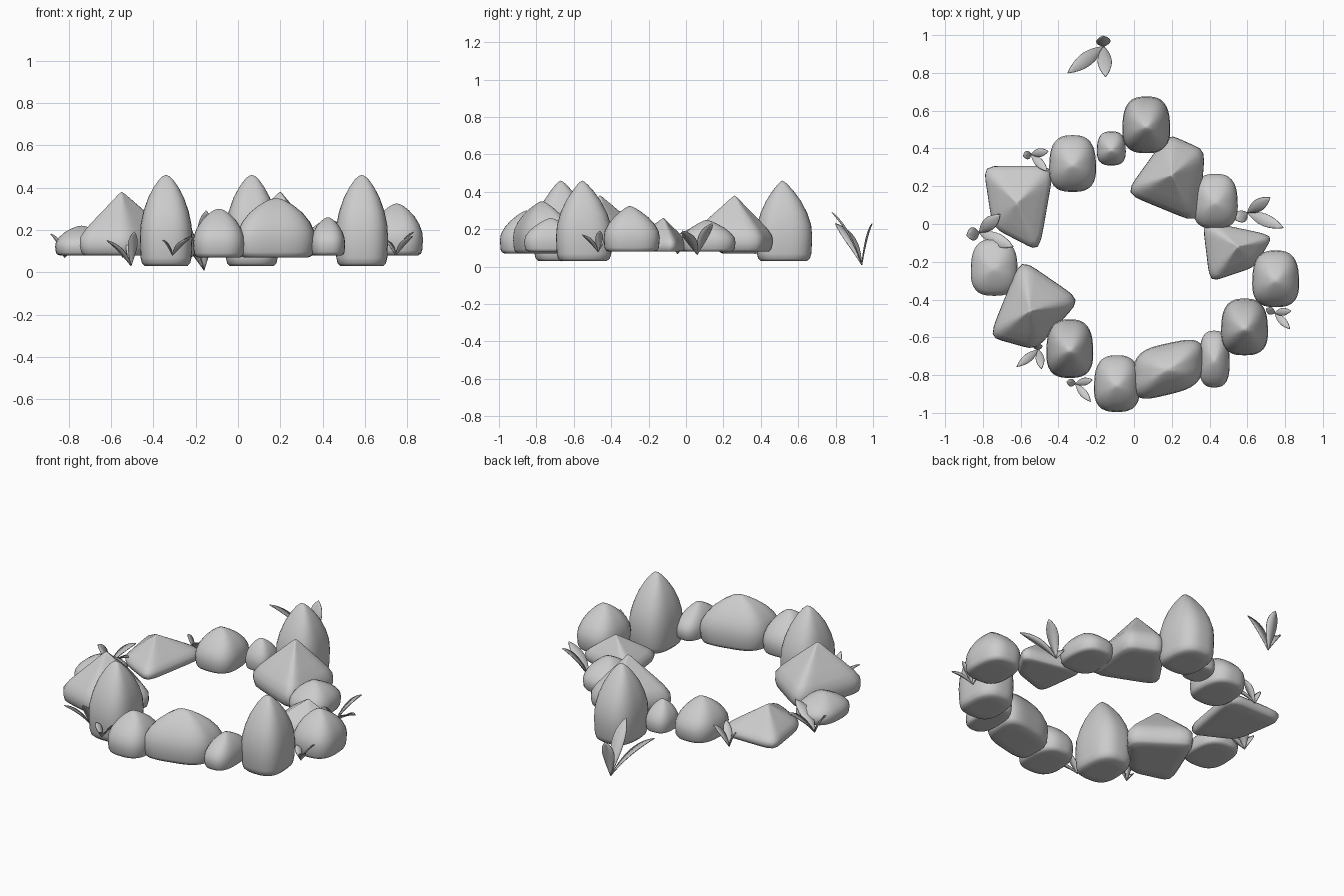
import bpy
import bmesh
from math import cos, sin, pi
from mathutils import Vector

cube = bpy.data.objects.get("Cube")
if cube:
    bpy.data.objects.remove(cube, do_unlink=True)

stone = bpy.data.materials.new("stone_grey")
stone.use_nodes = True
GREY = (0.6, 0.6, 0.6, 1)
stone.diffuse_color = GREY
stone.node_tree.nodes["Principled BSDF"].inputs["Base Color"].default_value = GREY

# Profiles: height fraction, outline scale
DOME = [(0, .5), (0, .82), (.03, .92), (.09, .97), (.3, 1), (.45, .97), (.6, .86),
        (.75, .68), (.87, .46), (.95, .26), (.985, .13)]
PEAK = [(0, .6), (0, .88), (.04, .95), (.15, .99), (.28, .98), (.42, .84), (.6, .59),
        (.78, .33), (.9, .16), (.97, .06)]
SIDES = 40


def finish(name, bm):
    bmesh.ops.recalc_face_normals(bm, faces=bm.faces)
    mesh = bpy.data.meshes.new(name)
    bm.to_mesh(mesh)
    bm.free()
    mesh.materials.append(stone)
    for face in mesh.polygons:
        face.use_smooth = True
    obj = bpy.data.objects.new(name, mesh)
    bpy.context.collection.objects.link(obj)
    return obj


def rock(name, corners, peak, z0, z1, profile, square, pinch=1.0):
    """Loft a rounded four-cornered outline up to a peak."""
    bl, br, tr, tl = [Vector(c) for c in corners]
    top = Vector(peak)
    outline = []
    for i in range(SIDES):
        c, s = cos(2 * pi * i / SIDES), sin(2 * pi * i / SIDES)
        r = (abs(c) ** square + abs(s) ** square) ** (-1 / square)
        u, v = (r * c + 1) / 2, (r * s + 1) / 2
        outline.append(bl.lerp(br, u).lerp(tl.lerp(tr, u), v))
    bm = bmesh.new()
    rings = []
    for h, k in profile:
        z = z0 + h * (z1 - z0)
        ky = k ** pinch if h > 0.3 else k
        rings.append([bm.verts.new((top.x + (p.x - top.x) * k,
                                    top.y + (p.y - top.y) * ky, z)) for p in outline])
    tip = bm.verts.new((top.x, top.y, z1))
    bm.faces.new(rings[0])
    for i in range(SIDES):
        j = (i + 1) % SIDES
        for a, b in zip(rings, rings[1:]):
            bm.faces.new((a[i], a[j], b[j], b[i]))
        bm.faces.new((rings[-1][i], rings[-1][j], tip))
    finish(name, bm)


def round_rock(name, x, y, w, d, z0, z1):
    a, b = w / 2, d / 2
    box = [(x - a, y - b), (x + a, y - b), (x + a * .9, y + b), (x - a * .9, y + b)]
    rock(name, box, (x, y - .01), z0, z1, DOME, 2.8, 1.25)


# Rounded stones: centre, width, depth, bottom, top
round_stones = {
    "tall_stone_back": (.065, .525, .265, .30, .03, .46),
    "tall_stone_front_right": (-.34, -.66, .26, .31, .03, .46),
    "tall_stone_front_left": (.585, -.545, .26, .30, .03, .46),
    "small_stone_back": (-.12, .40, .16, .18, .08, .25),
    "stone_back_right": (-.325, .32, .26, .30, .07, .29),
    "stone_right": (-.74, -.23, .26, .30, .08, .22),
    "stone_front": (-.09, -.845, .255, .30, .07, .30),
    "small_stone_front": (.425, -.715, .17, .30, .08, .26),
    "stone_left": (.75, -.29, .26, .30, .08, .325),
    "stone_back_left": (.43, .12, .25, .29, .08, .25),
}
for name, data in round_stones.items():
    round_rock(name, *data)

# Angular stones that rise to a peak
rock("flat_stone_right", [(-.75, -.02), (-.5, -.15), (-.42, .31), (-.80, .31)],
     (-.62, .11), .08, .245, PEAK, 7)
rock("peaked_stone_right", [(-.77, -.6), (-.52, -.67), (-.28, -.40), (-.6, -.18)],
     (-.55, -.46), .08, .38, PEAK, 7)
rock("peaked_stone_back", [(-.05, .16), (.34, 0), (.38, .39), (.18, .48)],
     (.2, .26), .08, .38, PEAK, 7)
rock("flat_stone_left", [(.40, -.31), (.64, -.23), (.74, -.06), (.36, .02)],
     (.55, -.12), .08, .26, PEAK, 7)
rock("long_stone_front", [(-.01, -.95), (.36, -.86), (.37, -.59), (0, -.67)],
     (.18, -.77), .07, .35, DOME, 3.6, 1.2)


def leaf(name, base, tip, width, steps=10):
    """Pointed blade that rises and then bends outward."""
    base, tip = Vector(base), Vector(tip)
    reach = tip - base
    side = Vector((-reach.y, reach.x, 0)).normalized()
    middle = base + Vector((reach.x * .38, reach.y * .38, reach.z * .62))
    bm = bmesh.new()
    rows = []
    for i in range(steps + 1):
        t = i / steps
        p = base.lerp(middle, t).lerp(middle.lerp(tip, t), t)
        half = width / 2 * (sin(pi * t ** 1.15) ** .8 if 0 < t < 1 else .04)
        cup = Vector((0, 0, half * .3))
        rows.append([bm.verts.new(q) for q in (p - side * half + cup, p, p + side * half + cup)])
    for a, b in zip(rows, rows[1:]):
        for k in range(2):
            bm.faces.new((a[k], a[k + 1], b[k + 1], b[k]))
    obj = finish(name, bm)
    thick = obj.modifiers.new("thickness", "SOLIDIFY")
    thick.thickness = .005
    thick.offset = 0


# Grass tufts: root, blade width, blade tips
tufts = {
    "grass_far_back": ((-.16, .94, .01), .075,
                       [(-.35, .80, .23), (-.15, .78, .29), (-.165, .995, .23)]),
    "grass_front_right": ((-.505, -.665, .03), .045,
                          [(-.62, -.755, .15), (-.49, -.765, .19), (-.51, -.635, .16)]),
    "grass_front": ((-.31, -.845, .08), .04,
                    [(-.355, -.835, .15), (-.22, -.825, .17), (-.23, -.94, .16)]),
    "grass_left_front": ((.745, -.47, .08), .04,
                         [(.70, -.45, .15), (.83, -.46, .19), (.825, -.555, .17)]),
    "grass_left": ((.60, .06, .065), .065,
                   [(.54, .02, .15), (.72, .14, .23), (.79, -.02, .19)]),
    "grass_right": ((-.82, -.045, .07), .07,
                    [(-.885, -.06, .18), (-.71, .05, .19), (-.64, -.12, .19)]),
    "grass_back_right": ((-.545, .37, .07), .045,
                         [(-.585, .36, .16), (-.455, .385, .18), (-.46, .28, .17)]),
}
for name, (root, width, tips) in tufts.items():
    for i, tip in enumerate(tips):
        leaf(f"{name}_blade_{i + 1}", root, tip, width)
